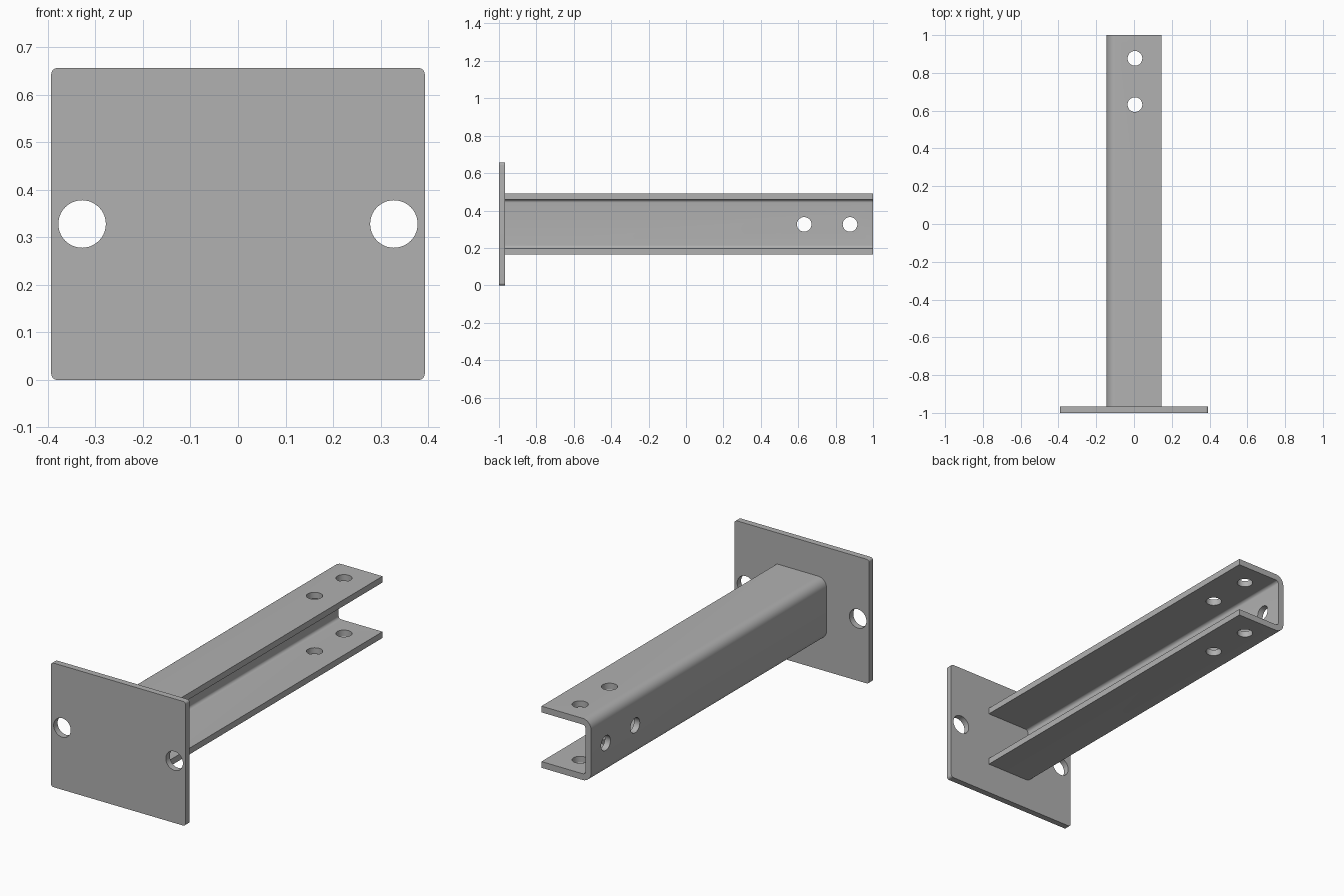
import bpy, bmesh, math
from mathutils import Vector, Matrix

cube = bpy.data.objects.get("Cube")
if cube:
    bpy.data.objects.remove(cube, do_unlink=True)

steel = bpy.data.materials.new("grey steel")
steel.use_nodes = True
grey = (0.44, 0.44, 0.44, 1)
steel.diffuse_color = grey
steel.node_tree.nodes["Principled BSDF"].inputs["Base Color"].default_value = grey

MID = 0.328      # height of the centre line
THICK = 0.033    # sheet thickness
PLATE_BACK = -1 + THICK


def rounded(corners, steps=8):
    """Outline from (x, z, radius) right-angled corners, rounding where radius > 0."""
    points = []
    for i, (x, z, r) in enumerate(corners):
        c = Vector((x, z))
        if r == 0:
            points.append(c)
            continue
        a = (Vector(corners[i - 1][:2]) - c).normalized() * r
        b = (Vector(corners[(i + 1) % len(corners)][:2]) - c).normalized() * r
        for k in range(steps + 1):
            t = k / steps * math.pi / 2
            points.append(c + a * (1 - math.sin(t)) + b * (1 - math.cos(t)))
    return points


def make_object(name, bm):
    bmesh.ops.recalc_face_normals(bm, faces=bm.faces)
    mesh = bpy.data.meshes.new(name)
    bm.to_mesh(mesh)
    bm.free()
    mesh.materials.append(steel)
    obj = bpy.data.objects.new(name, mesh)
    bpy.context.collection.objects.link(obj)
    return obj


def extrude_outline(name, outline, y0, y1):
    bm = bmesh.new()
    face = bm.faces.new([bm.verts.new((p.x, y0, p.y)) for p in outline])
    out = bmesh.ops.extrude_face_region(bm, geom=[face])
    verts = [v for v in out["geom"] if isinstance(v, bmesh.types.BMVert)]
    bmesh.ops.translate(bm, verts=verts, vec=(0, y1 - y0, 0))
    return make_object(name, bm)


def drill(obj, holes):
    """Cut round holes given as (centre, axis, radius, depth)."""
    bm = bmesh.new()
    for centre, axis, radius, depth in holes:
        turn = Vector((0, 0, 1)).rotation_difference(Vector(axis)).to_matrix().to_4x4()
        bmesh.ops.create_cone(bm, cap_ends=True, segments=40, radius1=radius, radius2=radius,
                              depth=depth, matrix=Matrix.Translation(centre) @ turn)
    cutter = make_object("hole_cutter", bm)
    cutter.hide_render = True
    mod = obj.modifiers.new("holes", "BOOLEAN")
    mod.operation = "DIFFERENCE"
    mod.solver = "EXACT"
    mod.object = cutter
    bpy.ops.object.select_all(action="DESELECT")
    bpy.context.view_layer.objects.active = obj
    obj.select_set(True)
    bpy.ops.object.modifier_apply(modifier=mod.name)
    bpy.data.objects.remove(cutter, do_unlink=True)
    bpy.ops.object.shade_smooth_by_angle(angle=math.radians(30))


# Mounting plate with two bolt holes
W, R = 0.393, 0.013
plate = extrude_outline("mounting_plate", rounded(
    [(-W, 0, R), (W, 0, R), (W, 2 * MID, R), (-W, 2 * MID, R)]), -1, PLATE_BACK)
drill(plate, [((s * MID, -1, MID), (0, 1, 0), 0.05, 0.2) for s in (-1, 1)])

# Bent channel arm, open towards +x
H, F = 0.163, 0.145
inner = 0.016
outer = inner + THICK
low, high = MID - H, MID + H
arm = extrude_outline("channel_arm", rounded([
    (F, low, 0), (F, low + THICK, 0),
    (-F + THICK, low + THICK, inner), (-F + THICK, high - THICK, inner),
    (F, high - THICK, 0), (F, high, 0),
    (-F, high, outer), (-F, low, outer)]), PLATE_BACK, 1)

# Fixing holes through both flanges and through the web
holes = []
for y in (0.632, 0.877):
    holes.append(((0.005, y, MID), (0, 0, 1), 0.039, 0.6))
    holes.append(((-F, y, MID - 0.002), (1, 0, 0), 0.039, 0.1))
drill(arm, holes)
